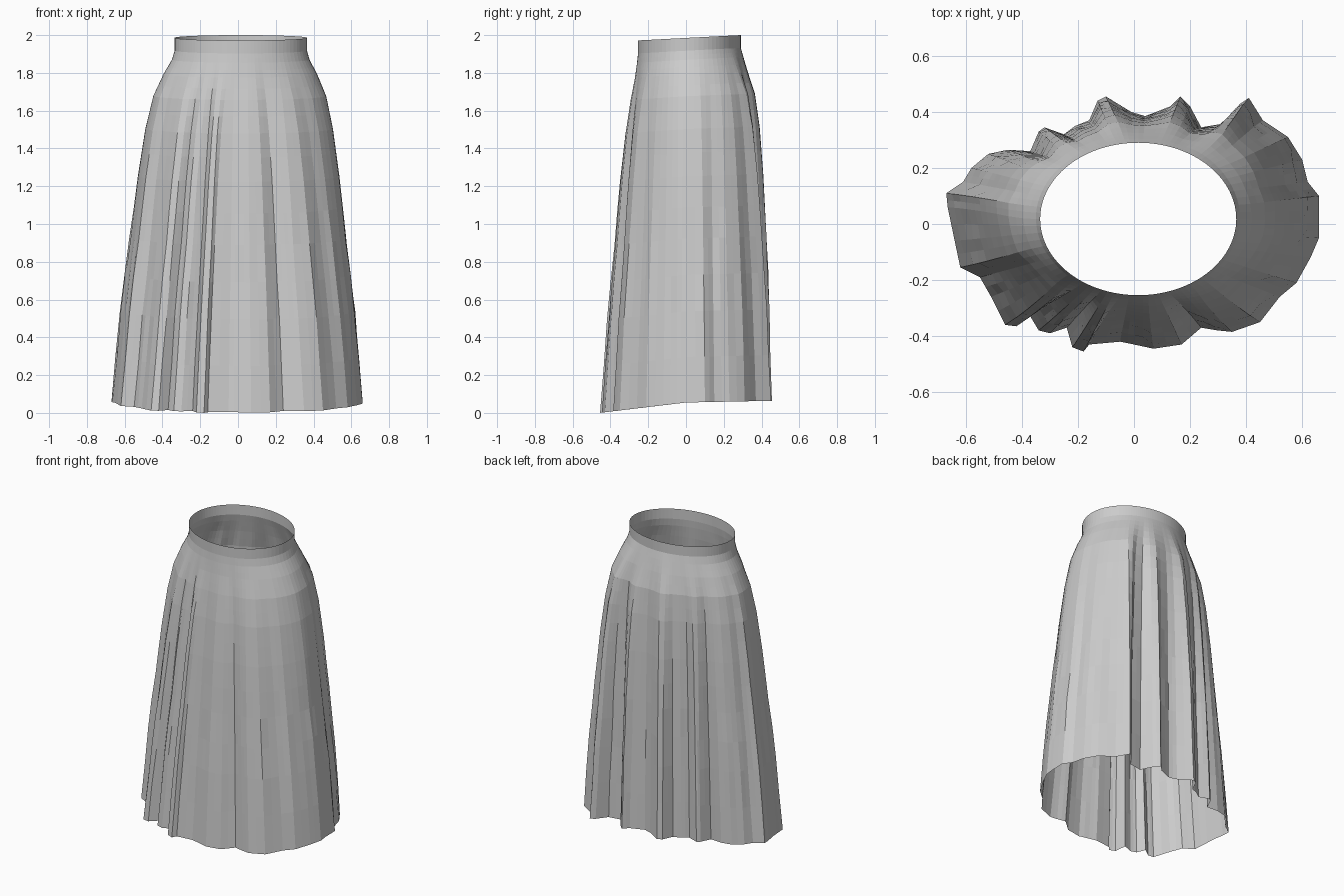
import bpy, math, random
from mathutils import Vector

if "Cube" in bpy.data.objects:
    bpy.data.objects.remove(bpy.data.objects["Cube"])

random.seed(4)

# Pleated hem outline seen from above, anticlockwise from the right side
HEM = [(.66, 0), (.66, .10), (.62, .15), (.60, .23), (.55, .31), (.46, .37), (.41, .45), (.38, .43),
       (.33, .36), (.24, .345), (.20, .42), (.165, .455), (.13, .42), (.04, .385), (-.01, .40),
       (-.10, .455), (-.13, .44), (-.16, .37), (-.21, .35), (-.25, .32), (-.32, .345), (-.34, .33),
       (-.37, .26), (-.45, .265), (-.52, .25), (-.58, .20), (-.61, .15), (-.67, .11), (-.665, .06),
       (-.64, -.06), (-.62, -.155), (-.55, -.19), (-.51, -.26), (-.46, -.36), (-.42, -.365),
       (-.37, -.33), (-.34, -.38), (-.30, -.39), (-.24, -.37), (-.22, -.44), (-.18, -.455),
       (-.16, -.43), (-.05, -.42), (0, -.43), (.07, -.445), (.17, -.43), (.24, -.37), (.30, -.38),
       (.35, -.385), (.45, -.35), (.52, -.26), (.58, -.21), (.63, -.12), (.66, -.05)]

# Fraction down, flare at front / side / back, pleat depth
PROFILE = [(.035, 0, 0, 0, 0), (.06, .03, .05, .12, .02), (.10, .09, .20, .30, .08),
           (.16, .20, .36, .55, .25), (.25, .33, .47, .68, .45), (.38, .47, .58, .78, .60),
           (.55, .62, .70, .86, .75), (.75, .80, .85, .93, .90), (1, 1, 1, 1, 1)]


def subdivide(loop):
    return [q for a, b in zip(loop, loop[1:] + loop[:1]) for q in (a, (a + b) / 2)]


def blur(loop, passes):
    n = len(loop)
    for _ in range(passes):
        loop = [(loop[i - 1] + loop[i] * 2 + loop[(i + 1) % n]) / 4 for i in range(n)]
    return loop


hem = subdivide([Vector(p) for p in HEM])
base = blur(hem, 40)                      # hem without its pleats
centre, ra, rb = Vector((.015, .018)), .35, .272


def ring(s, front, side, back, fold):
    out = []
    for h, b in zip(hem, base):
        a = math.atan2((b.y - centre.y) / .39, (b.x - centre.x) / .63)
        waist = centre + Vector((ra * math.cos(a), rb * math.sin(a)))
        w = math.sin(a) ** 2
        flare = side * (1 - w) + (back if b.y > 0 else front) * w
        p = waist.lerp(b, flare) + (h - b) * fold
        top = 1.985 + waist.y * .052
        low = .055 + h.y * .02 - max(0, -h.y) * .1
        z = top + (low - top) * s
        if .5 < s < .95:                  # slight cloth creasing
            p *= 1 + random.uniform(-.006, .006)
        out.append((p.x, p.y, z))
    return out


def loft(name, rows):
    n = len(rows[0])
    verts = [v for r in rows for v in r]
    faces = [(j * n + i, (j + 1) * n + i, (j + 1) * n + (i + 1) % n, j * n + (i + 1) % n)
             for j in range(len(rows) - 1) for i in range(n)]
    mesh = bpy.data.meshes.new(name)
    # reversed winding keeps the normals pointing outwards
    mesh.from_pydata(verts, [], faces)
    mesh.update()
    bpy.context.collection.objects.link(bpy.data.objects.new(name, mesh))


# Waistband: short straight oval band
loft("waistband", [ring(0, 0, 0, 0, 0), ring(*PROFILE[0])])

# Skirt body: rows between the profile stations
rows = []
for p, q in zip(PROFILE, PROFILE[1:]):
    for t in (0, .5):
        rows.append(ring(*[u + (v - u) * t for u, v in zip(p, q)]))
rows.append(ring(*PROFILE[-1]))
loft("skirt_body", rows)
